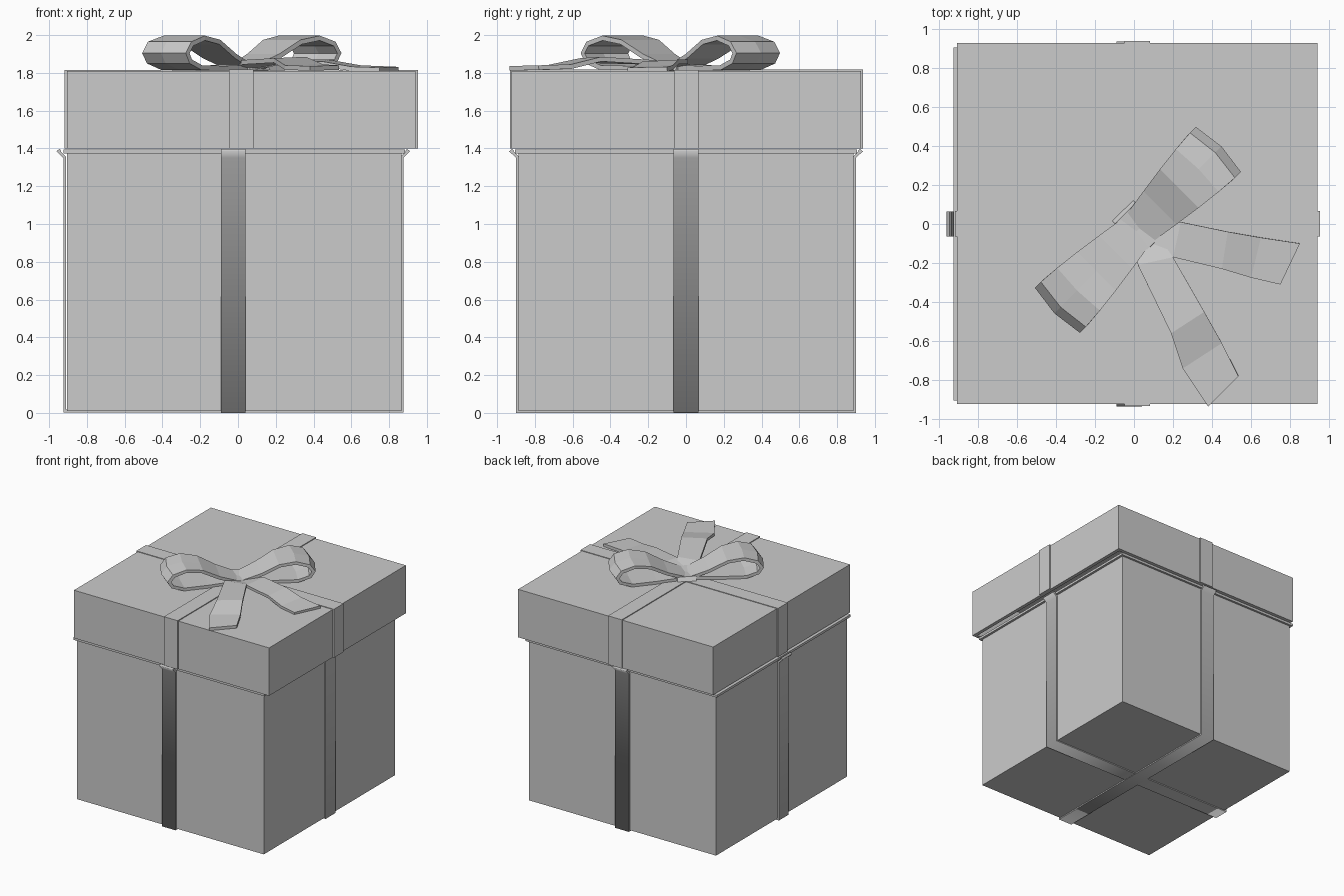
import bpy, bmesh, math
from mathutils import Vector as V

if "Cube" in bpy.data.objects:
    bpy.data.objects.remove(bpy.data.objects["Cube"])

Z = V((0, 0, 1))


def make(name, bm):
    bmesh.ops.recalc_face_normals(bm, faces=bm.faces)
    me = bpy.data.meshes.new(name)
    bm.to_mesh(me)
    bm.free()
    ob = bpy.data.objects.new(name, me)
    bpy.context.collection.objects.link(ob)
    return ob


def tray(name, lo, hi, wall, open_z):
    """Thin-walled box with its top (+1) or bottom (-1) left open."""
    bm = bmesh.new()
    bmesh.ops.create_cube(bm, size=1)
    lo, hi = V(lo), V(hi)
    for v in bm.verts:
        v.co = V([(a + b) / 2 + c * (b - a) for a, b, c in zip(lo, hi, v.co)])
    bm.normal_update()
    gone = [f for f in bm.faces if f.normal.z * open_z > 0.5]
    bmesh.ops.delete(bm, geom=gone, context='FACES')
    ob = make(name, bm)
    mod = ob.modifiers.new("wall", 'SOLIDIFY')
    mod.thickness, mod.offset, mod.use_even_offset = wall, -1, True
    return ob


def strip(name, rows, t, smooth=False):
    """Thick ribbon; rows are cross lines of its outer face, thickened inward."""
    rows = [[V(p) for p in r] for r in rows]
    mids = [(r[0] + r[-1]) / 2 for r in rows]
    side = [r[-1] - r[0] for r in rows]
    norm = [(mids[i + 1] - mids[i]).cross(side[i] + side[i + 1]).normalized()
            for i in range(len(rows) - 1)]
    bm = bmesh.new()
    outer, inner = [], []
    for i, r in enumerate(rows):
        a, b = norm[max(i - 1, 0)], norm[min(i, len(norm) - 1)]
        off = (a + b) / max(1 + a.dot(b), 0.5) * t
        outer.append([bm.verts.new(p) for p in r])
        inner.append([bm.verts.new(p - off) for p in r])
    broad = []
    n = len(rows[0])
    for i in range(len(rows) - 1):
        for g in (outer, inner):
            for k in range(n - 1):
                broad.append(bm.faces.new((g[i][k], g[i][k + 1], g[i + 1][k + 1], g[i + 1][k])))
        for k in (0, n - 1):
            bm.faces.new((outer[i][k], outer[i + 1][k], inner[i + 1][k], inner[i][k]))
    for i in (0, len(rows) - 1):
        for k in range(n - 1):
            bm.faces.new((outer[i][k], outer[i][k + 1], inner[i][k + 1], inner[i][k]))
    if smooth:
        for f in broad:
            f.smooth = True
        for g in (outer, inner):
            for i in range(len(rows) - 1):
                for k in (0, n - 1):
                    bm.edges.get((g[i][k], g[i + 1][k])).smooth = False
    return make(name, bm)


def flat_rows(c, d, pts, hw):
    """Rows of constant width along a profile in the plane of d and z."""
    p = Z.cross(d)
    return [[V(c) + d * s + Z * z + p * w for w in (hw, -hw)] for s, z in pts]


X, Y = V((1, 0, 0)), V((0, 1, 0))
BX, LX = -0.02, 0.017          # box and lid are slightly offset from each other

# box, its rim and the lid
tray("box_body", (BX - .885, -.887, .01), (BX + .885, .887, 1.385), .03, 1)
for nm, sx, sy, cx, cy in (("front", .905, .0225, 0, -.8825), ("back", .905, .0225, 0, .8825),
                           ("left", .0225, .86, -.8825, 0), ("right", .0225, .86, .8825, 0)):
    bm = bmesh.new()
    bmesh.ops.create_cube(bm, size=2)
    for v in bm.verts:
        v.co = V((BX + cx + v.co.x * sx, cy + v.co.y * sy, 1.384 + v.co.z * .01))
    make("box_rim_" + nm, bm)
tray("lid", (LX - .923, -.923, 1.40), (LX + .923, .927, 1.81), .03, -1)

# ribbons around the box, flared at the top
for nm, d, lift in (("x", X, .002), ("y", Y, 0)):
    half = [(.90, lift), (.90, 1.35), (.936, 1.385), (.92, 1.398)]
    pts = [(-s, z) for s, z in reversed(half)] + half
    strip("box_ribbon_" + nm, flat_rows((BX - .005, 0, 0), d, pts, .065), .015, True)

# ribbons over the lid
for nm, d, top in (("x", X, 1.815), ("y", Y, 1.817)):
    pts = [(.935, 1.40), (.935, top), (-.935, top), (-.935, 1.40)]
    strip("lid_ribbon_" + nm, flat_rows((LX, 0.002, 0), d, pts, .065), .014)

# bow loops: distance, height, half width, bulge of the centre line
LOOP = [(.03, 1.818, .10, 0), (.25, 1.812, .125, 0), (.45, 1.815, .15, .01),
        (.55, 1.85, .16, .02), (.583, 1.905, .163, .022), (.54, 1.965, .163, .02),
        (.43, 1.997, .155, .01), (.30, 1.975, .14, 0), (.16, 1.90, .12, 0), (.0, 1.838, .095, 0)]
for nm, sign in (("right", 1), ("left", -1)):
    d = V((1, 1, 0)).normalized() * sign
    p = Z.cross(d)
    rows = [[V((.02, -.03, z)) + d * (s + b * (w == 0)) + p * w for w in (hw, 0, -hw)]
            for s, z, hw, b in LOOP]
    strip("bow_loop_" + nm, rows, .025)

# knot across the middle
knot = [(.125, 1.815), (.105, 1.848), (0, 1.842), (-.105, 1.848), (-.125, 1.815)]
strip("bow_knot", flat_rows((.03, -.02, 0), V((1, -1, 0)).normalized(), knot, .075), .02)

# loose tails lying on the lid
strip("bow_tail_side", [
    [(.04, -.11, 1.835), (.10, -.02, 1.835)],
    [(.20, -.17, 1.862), (.24, .01, 1.872)],
    [(.45, -.23, 1.86), (.48, -.04, 1.87)],
    [(.60, -.275, 1.833), (.65, -.07, 1.84)],
    [(.75, -.31, 1.828), (.85, -.10, 1.832)]], .024)
strip("bow_tail_front", [
    [(.00, -.10, 1.835), (.11, -.04, 1.835)],
    [(.02, -.21, 1.868), (.20, -.17, 1.868)],
    [(.19, -.56, 1.878), (.36, -.45, 1.885)],
    [(.25, -.74, 1.84), (.45, -.61, 1.845)],
    [(.38, -.935, 1.836), (.535, -.78, 1.84)]], .024)
